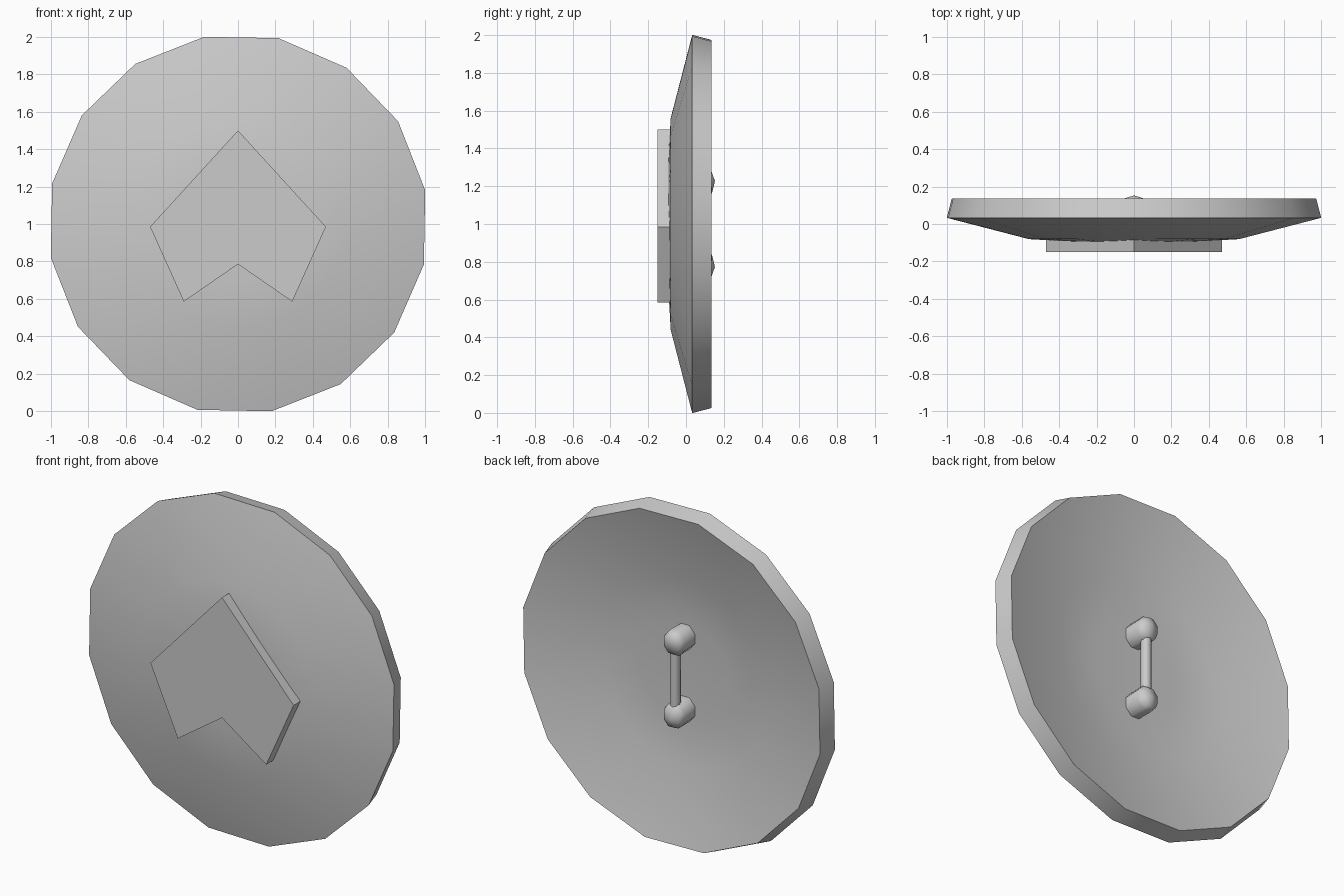
import bpy, bmesh, math
from mathutils import Vector

if "Cube" in bpy.data.objects:
    bpy.data.objects.remove(bpy.data.objects["Cube"])


def finish(bm, name, smooth=True):
    bmesh.ops.remove_doubles(bm, verts=bm.verts, dist=1e-5)
    bmesh.ops.recalc_face_normals(bm, faces=bm.faces)
    me = bpy.data.meshes.new(name)
    bm.to_mesh(me)
    bm.free()
    ob = bpy.data.objects.new(name, me)
    bpy.context.collection.objects.link(ob)
    if smooth:
        bpy.ops.object.select_all(action='DESELECT')
        ob.select_set(True)
        bpy.context.view_layer.objects.active = ob
        bpy.ops.object.shade_smooth_by_angle(angle=math.radians(50))
    return ob


def lathe(name, profile, sides, offset, z, stretch=1.0, shifts=None):
    """Turn (radius, y) points around an axis along y at height z."""
    bm = bmesh.new()
    shifts = shifts or [0] * len(profile)
    rings = []
    for (r, y), s in zip(profile, shifts):
        ring = []
        for i in range(sides):
            a = math.radians(offset) + 2 * math.pi * i / sides
            ring.append(bm.verts.new((r * math.cos(a), y, z + s + stretch * r * math.sin(a))) if r or i == 0
                        else ring[0])
        rings.append(ring)
    for a, b in zip(rings, rings[1:]):
        for i in range(sides):
            j = (i + 1) % sides
            quad = list(dict.fromkeys((a[i], a[j], b[j], b[i])))
            bm.faces.new(quad)
    return finish(bm, name)


# Dished 16-sided shield of even thickness
lathe("shield_disc", [(0, -0.10), (0.3, -0.096), (0.57, -0.081), (1.017, 0.033),
                      (0.99, 0.135), (0.555, 0.022), (0.3, 0.008), (0, 0.003)],
      16, 10.2, 1.0)

# Raised flat emblem on the front
bm = bmesh.new()
outline = [(0, 1.5), (0.47, 0.985), (0.29, 0.585), (0, 0.785), (-0.29, 0.585), (-0.47, 0.985)]
face = bm.faces.new([bm.verts.new((x, -0.15, z)) for x, z in outline])
ext = bmesh.ops.extrude_face_region(bm, geom=[face])
bmesh.ops.translate(bm, vec=Vector((0, 0.08, 0)),
                    verts=[v for v in ext["geom"] if isinstance(v, bmesh.types.BMVert)])
finish(bm, "front_emblem", smooth=False)

# Rounded handle posts on the back
for name, d in (("upper_handle_post", 1), ("lower_handle_post", -1)):
    lathe(name, [(0, -0.02), (0.068, -0.02), (0.07, 0.105), (0.054, 0.137), (0, 0.153)],
          8, 22.5, 1 + d * 0.215, 1.12, [0, 0, 0, d * 0.003, d * 0.012])

# Grip bar between the posts
bm = bmesh.new()
bmesh.ops.create_cone(bm, cap_ends=True, segments=8, radius1=0.03, radius2=0.03, depth=0.42)
bmesh.ops.translate(bm, vec=Vector((0, 0.1, 1.0)), verts=bm.verts)
finish(bm, "handle_grip")
